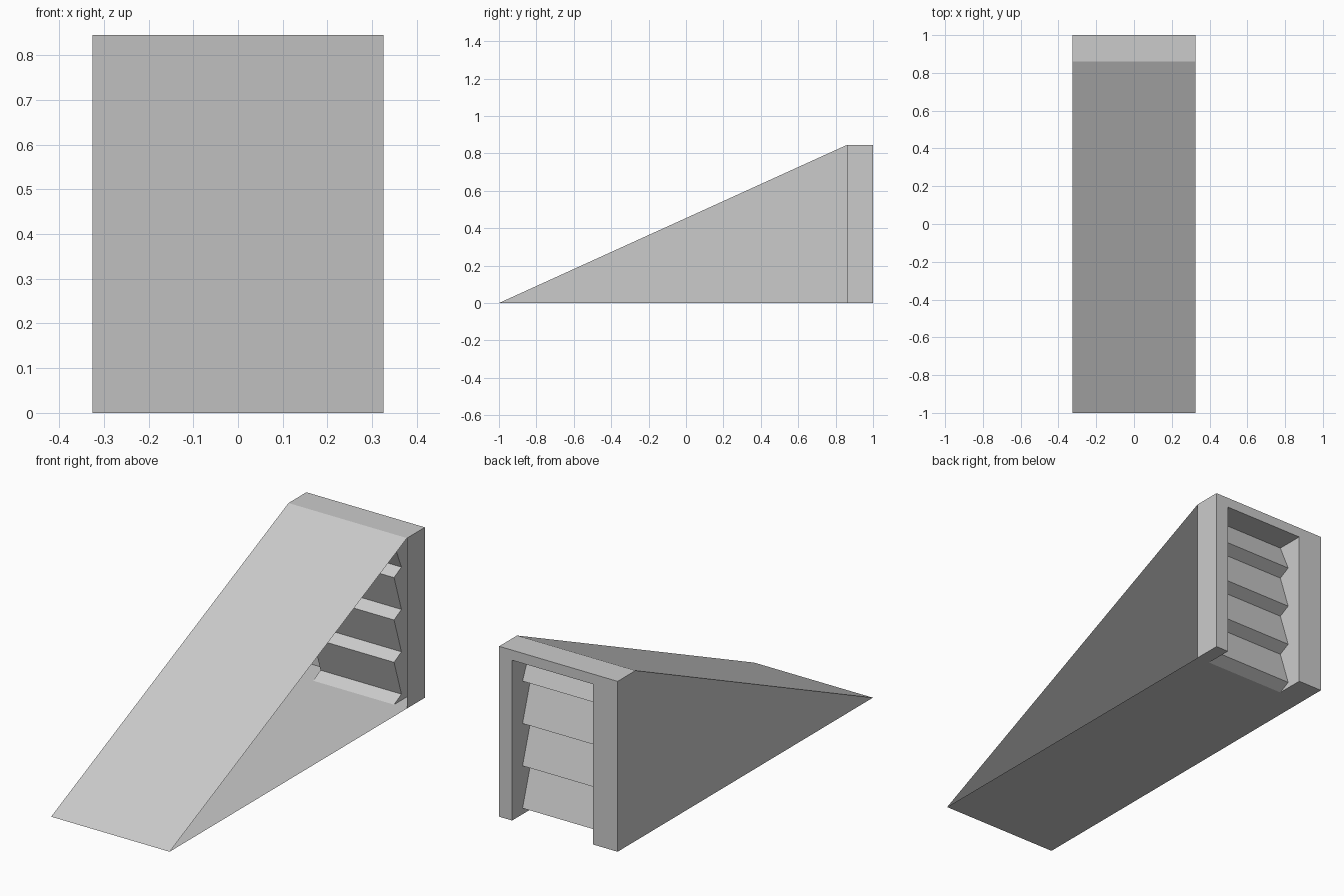
import bpy
import bmesh
from mathutils import Vector

if "Cube" in bpy.data.objects:
    bpy.data.objects.remove(bpy.data.objects["Cube"], do_unlink=True)

# Main dimensions
HALF = 0.325                      # half of the overall width
TOP, LINTEL = 0.845, 0.795        # ridge height, head of the opening
FRONT, RIDGE, BACK = -1.0, 0.86, 1.0
OPEN_R, OPEN_L = -0.19, 0.254     # sides of the opening
TIP, PITCH, LIP = 0.918, 0.21, 0.03   # louver tip depth, spacing, tip rise

grey = bpy.data.materials.new("light_grey")
grey.use_nodes = True
colour = (0.6, 0.6, 0.6, 1.0)
grey.diffuse_color = colour
grey.node_tree.nodes["Principled BSDF"].inputs["Base Color"].default_value = colour


def sheet(name, polygons, facing):
    """Thin sheet of flat polygons, each turned towards the facing direction."""
    bm = bmesh.new()
    for points in polygons:
        face = bm.faces.new([bm.verts.new(p) for p in points])
        face.normal_update()
        if face.normal.dot(Vector(facing)) < 0:
            face.normal_flip()
    bmesh.ops.remove_doubles(bm, verts=bm.verts, dist=1e-5)
    mesh = bpy.data.meshes.new(name)
    bm.to_mesh(mesh)
    bm.free()
    mesh.materials.append(grey)
    obj = bpy.data.objects.new(name, mesh)
    bpy.context.collection.objects.link(obj)
    return obj


def sweep(name, profile, x0, x1, facing):
    """Sweep a (y, z) profile across the width."""
    quads = [[(x0, *a), (x1, *a), (x1, *b), (x0, *b)]
             for a, b in zip(profile, profile[1:])]
    return sheet(name, quads, facing)


def side(name, x, profile, direction):
    return sheet(name, [[(x, y, z) for y, z in profile]], (direction, 0, 0))


# Sloping roof, ridge strip and floor
sweep("roof_slope", [(FRONT, 0), (RIDGE, TOP)], -HALF, HALF, (0, 0, 1))
sweep("ridge_top", [(RIDGE, TOP), (BACK, TOP)], -HALF, HALF, (0, 0, 1))
sweep("floor", [(FRONT, 0), (RIDGE, 0)], -HALF, HALF, (0, 0, -1))

# Closed right wall; the left side is open except for the frame edge
side("right_wall", -HALF, [(FRONT, 0), (RIDGE, TOP), (BACK, TOP), (BACK, 0)], -1)
side("left_frame_edge", HALF, [(RIDGE, 0), (RIDGE, TOP), (BACK, TOP), (BACK, 0)], 1)

# Back face of the frame, open at the bottom
sheet("back_frame", [[(x, BACK, z) for x, z in (
    (-HALF, 0), (-HALF, TOP), (HALF, TOP), (HALF, 0),
    (OPEN_L, 0), (OPEN_L, LINTEL), (OPEN_R, LINTEL), (OPEN_R, 0))]], (0, 1, 0))

# Undersides of the two legs and of the lintel
foot = [(RIDGE, 0), (BACK, 0)]
sweep("right_leg_base", foot, -HALF, OPEN_R, (0, 0, -1))
sweep("left_leg_base", foot, OPEN_L, HALF, (0, 0, -1))
sweep("lintel_underside", [(RIDGE, LINTEL), (BACK, LINTEL)], OPEN_R, OPEN_L, (0, 0, -1))

# Louvers: a folded sheet of repeated slats
fold = []
for i in range(4):
    fold += [(RIDGE, i * PITCH), (TIP, i * PITCH + LIP)]
fold.append((RIDGE, LINTEL))
sweep("louvers", fold, OPEN_R, OPEN_L, (0, 1, 0))

# Inner sides of the opening follow the louver folds
jamb = fold + [(BACK, LINTEL), (BACK, 0)]
side("right_jamb", OPEN_R, jamb, 1)
side("left_jamb", OPEN_L, jamb, -1)
